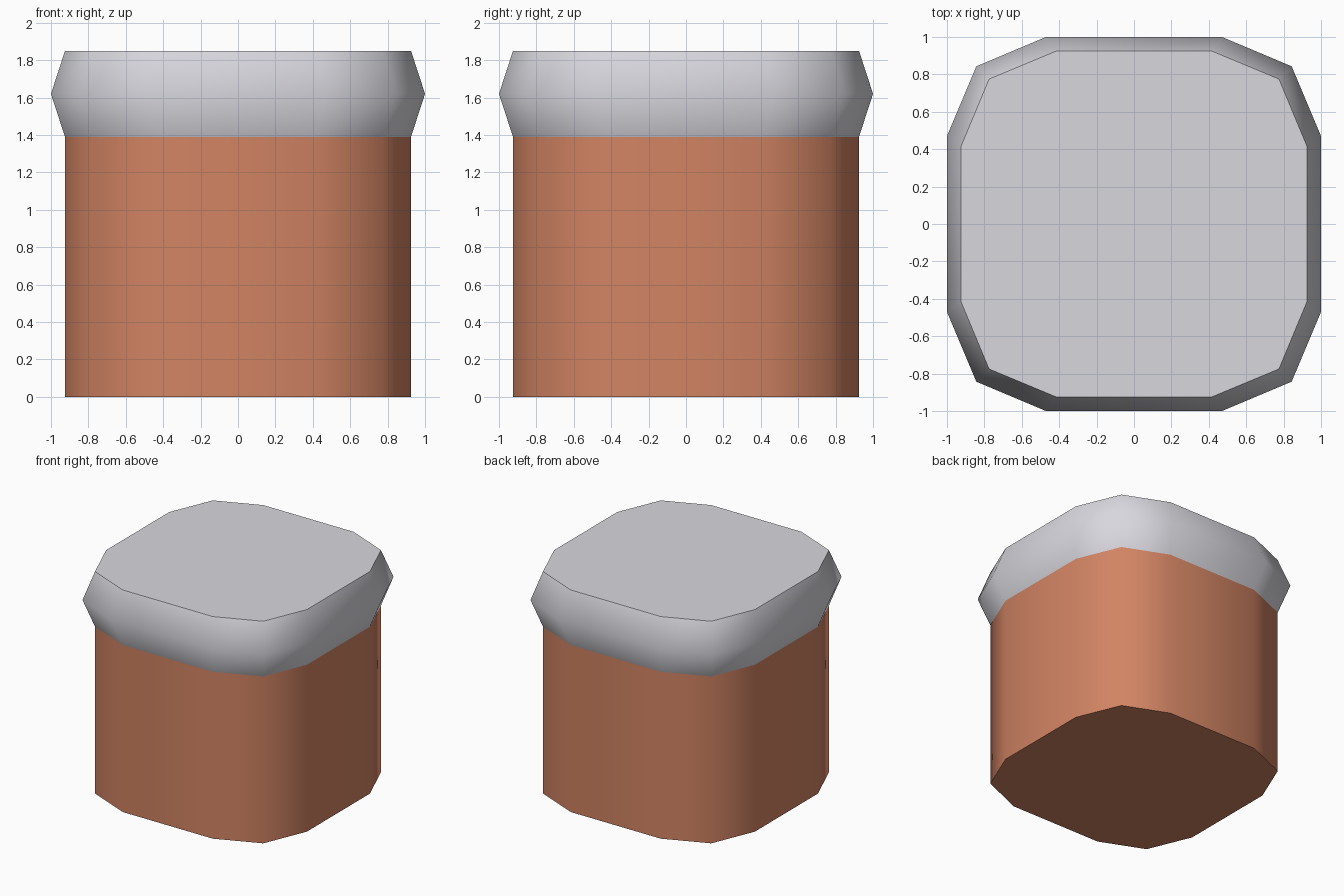
import bpy
import bmesh
import math

if "Cube" in bpy.data.objects:
    bpy.data.objects.remove(bpy.data.objects["Cube"])


def material(name, color):
    m = bpy.data.materials.new(name)
    m.diffuse_color = (*color, 1.0)
    m.use_nodes = True
    m.node_tree.nodes["Principled BSDF"].inputs["Base Color"].default_value = m.diffuse_color
    return m


def outline(side, corner, flat):
    """Rounded-square outline: one corner of three points, turned four times."""
    pts = [(side, flat), (corner, corner), (flat, side)]
    out = []
    for k in range(4):
        c, s = round(math.cos(k * math.pi / 2)), round(math.sin(k * math.pi / 2))
        out += [(c * x - s * y, s * x + c * y) for x, y in pts]
    return out


def loft(name, rings, mat, cap_bottom=False, cap_top=False):
    """Skin a stack of (outline, height) rings."""
    bm = bmesh.new()
    loops = [[bm.verts.new((x, y, z)) for x, y in pts] for pts, z in rings]
    n = len(loops[0])
    for a, b in zip(loops, loops[1:]):
        for i in range(n):
            j = (i + 1) % n
            bm.faces.new((a[i], a[j], b[j], b[i]))
    if cap_bottom:
        bm.faces.new(loops[0][::-1])
    if cap_top:
        bm.faces.new(loops[-1])
    mesh = bpy.data.meshes.new(name)
    bm.to_mesh(mesh)
    bm.free()
    mesh.materials.append(mat)
    ob = bpy.data.objects.new(name, mesh)
    bpy.context.collection.objects.link(ob)
    # Smooth around the sides, sharp at the flat ends
    bpy.ops.object.select_all(action='DESELECT')
    ob.select_set(True)
    bpy.context.view_layer.objects.active = ob
    bpy.ops.object.shade_smooth_by_angle(angle=math.radians(55))
    return ob


terracotta = material("terracotta", (0.64, 0.23, 0.125))
pale_grey = material("pale_grey", (0.69, 0.68, 0.73))

inner = outline(0.925, 0.775, 0.415)
outer = outline(1.0, 0.843, 0.47)

# Straight lower body
loft("body", [(inner, 0.0), (inner, 1.39)], terracotta, cap_bottom=True)

# Bulging cap with a flat top
loft("cap", [(inner, 1.39), (outer, 1.62), (inner, 1.85)], pale_grey, cap_top=True)
